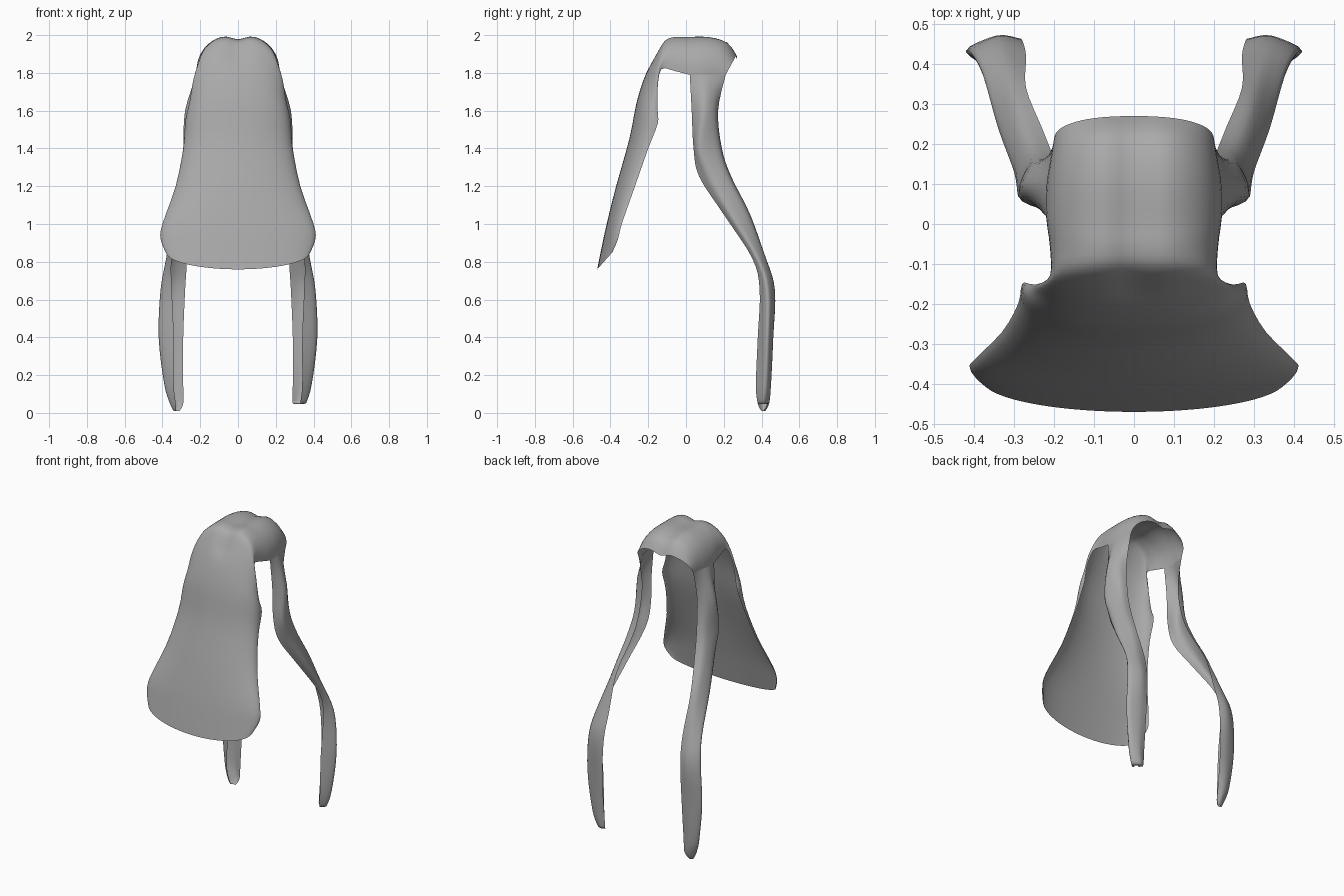
import bpy, bmesh, math
from mathutils import Vector

cube = bpy.data.objects.get("Cube")
if cube:
    bpy.data.objects.remove(cube)

grey = bpy.data.materials.new("plain grey")
grey.use_nodes = True
colour = (0.4, 0.4, 0.4, 1)
grey.diffuse_color = colour
grey.node_tree.nodes["Principled BSDF"].inputs["Base Color"].default_value = colour


def spline(points, steps):
    """Smooth list of vectors passing through every given point."""
    result = []
    last = len(points) - 1
    for i in range(last):
        a, b = points[max(i - 1, 0)], points[i]
        c, d = points[i + 1], points[min(i + 2, last)]
        for s in range(steps):
            t = s / steps
            start, end = (c - a) / 2, (d - b) / 2
            bend = 3 * (c - b) - 2 * start - end
            twist = 2 * (b - c) + start + end
            result.append(b + start * t + bend * t**2 + twist * t**3)
    return result + [points[last]]


def sheet(name, rows):
    """Smooth open surface through equally long rows of points."""
    bm = bmesh.new()
    grid = [[bm.verts.new(p) for p in row] for row in rows]
    for upper, lower in zip(grid, grid[1:]):
        for i in range(len(upper) - 1):
            bm.faces.new((upper[i], lower[i], lower[i + 1], upper[i + 1]))
    bmesh.ops.recalc_face_normals(bm, faces=bm.faces)
    # Point the normals outwards, away from the hollow inside
    total = sum(f.normal.dot(f.calc_center_median() - Vector((0, 0, 1)))
                * f.calc_area() for f in bm.faces)
    if total < 0:
        bmesh.ops.reverse_faces(bm, faces=bm.faces)
    mesh = bpy.data.meshes.new(name)
    bm.to_mesh(mesh)
    bm.free()
    mesh.materials.append(grey)
    for polygon in mesh.polygons:
        polygon.use_smooth = True
    obj = bpy.data.objects.new(name, mesh)
    bpy.context.collection.objects.link(obj)
    return obj


# Cap and front panel, back rim to lower hem, in hundredths:
# centre y, centre z, edge x, edge y, edge z
arches = [
    (27, 190, 20, 21, 179), (22, 197, 21, 15, 178), (12, 200, 22, 9, 178),
    (0, 200, 22, 2, 179), (-6, 200, 21, -6, 181), (-11, 198, 21, -13, 182),
    (-16, 190, 24, -15, 172), (-21, 180, 26, -15, 160),
    (-26, 165, 28, -15, 153), (-30, 145, 29, -20, 140),
    (-37, 120, 33, -27, 120), (-42, 100, 40, -34, 100),
    (-45, 86, 41, -36, 92), (-47, 76, 38, -39, 85),
]


def arch_row(yc, zc, xe, ye, ze):
    row = []
    power = 0.85 if zc > 1.6 else 1
    count = 14
    for i in range(-count, count + 1):
        angle = i / count * math.pi / 2
        across = math.copysign(abs(math.sin(angle)) ** power, angle)
        rise = max(math.cos(angle), 0) ** power
        x = xe * across
        # Shallow parting along the crown
        dip = 0.025 * math.exp(-(x / 0.05) ** 2) if zc > 1.85 else 0
        row.append(Vector((x, ye + (yc - ye) * rise, ze + (zc - ze) * rise - dip)))
    return row


def refine(rows, steps):
    """Smooth a grid along its length."""
    columns = [spline(list(column), steps) for column in zip(*rows)]
    return list(zip(*columns))


rows = [arch_row(*(v / 100 for v in arch)) for arch in arches]
sheet("cap_and_front_panel", refine(rows, 3))

# Back straps, top to tip: height, then x and y of four points
# running from the inner back edge round to the front edge
sections = [
    (179, 20, 21, 21, 15, 22, 9, 22, 2),
    (160, 20, 17, 25, 15, 28, 9, 23, 3),
    (140, 21, 19, 26, 17, 29, 7, 23, 4),
    (125, 23, 24, 28, 22, 30, 13, 25, 7),
    (105, 27, 34, 31, 32, 34, 24, 30, 20),
    (82, 27, 42, 33, 42, 38, 38, 35, 35),
    (65, 28, 46, 34, 47, 41, 43, 35, 39),
    (40, 29, 46, 35, 46, 42, 43, 34, 38),
    (15, 29, 44, 34, 45, 39, 42, 34, 37),
    (5, 29, 43, 32, 44, 36, 41, 33, 38),
    (1, 31, 41, 32, 42, 34, 41, 33, 40),
]

for name, side, tip in (("left_strap", 1, 0.045), ("right_strap", -1, 0)):
    strap = []
    for z, *flat in sections:
        points = [Vector((side * x, y, z)) / 100 for x, y in zip(flat[::2], flat[1::2])]
        strap.append(spline(points, 4))
    strap = refine(strap, 4)
    for row in strap:
        for p in row:
            p.z = max(p.z, tip + p.z * 0.1)
    sheet(name, strap)
